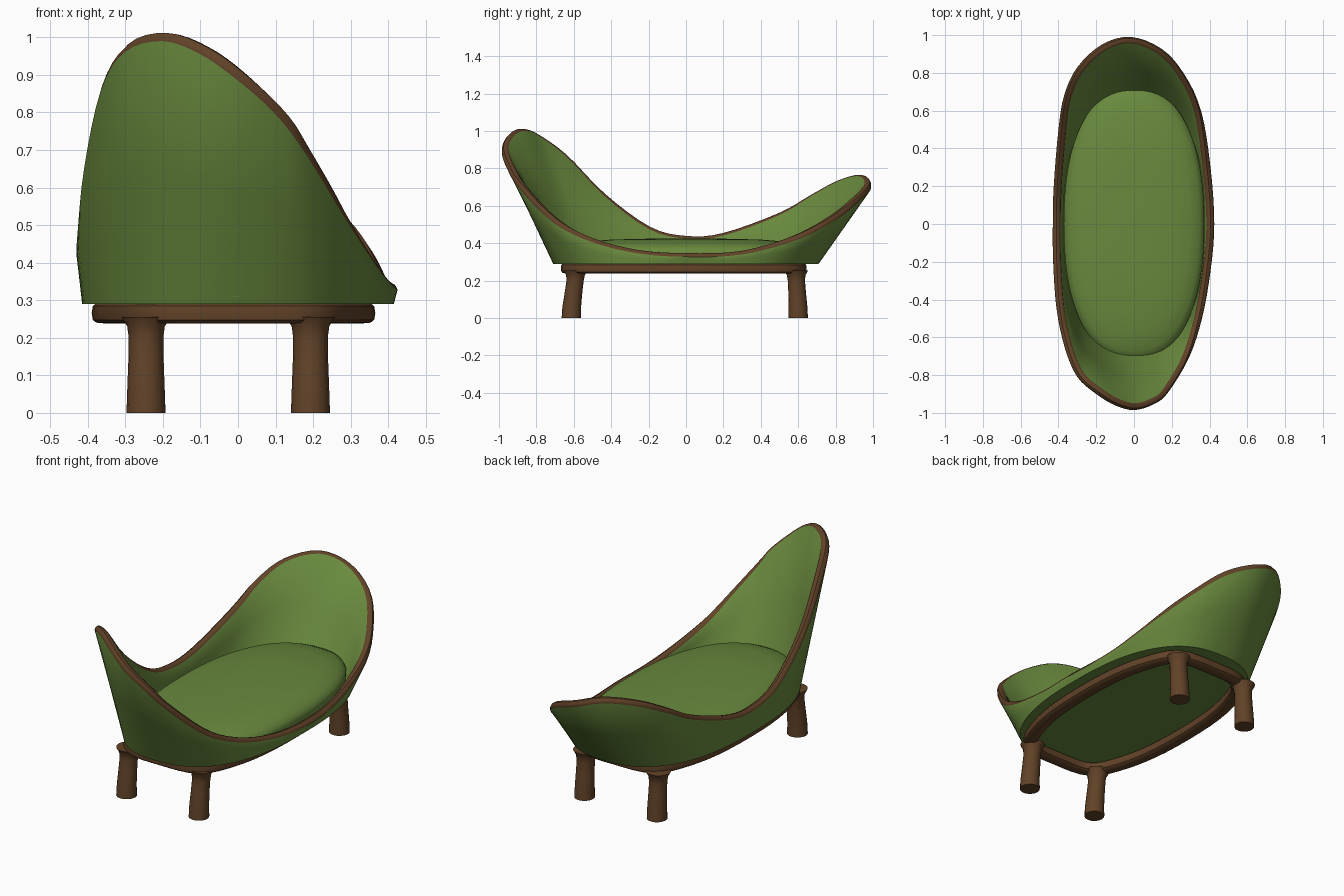
import bpy, bmesh, math
from mathutils import Vector

if "Cube" in bpy.data.objects:
    bpy.data.objects.remove(bpy.data.objects["Cube"])


def material(name, rgb):
    m = bpy.data.materials.new(name)
    m.diffuse_color = (*rgb, 1)
    m.use_nodes = True
    m.node_tree.nodes["Principled BSDF"].inputs["Base Color"].default_value = m.diffuse_color
    return m


GREEN = material("moss green", (0.14, 0.25, 0.047))
BROWN = material("wood brown", (0.12, 0.055, 0.021))


def smooth_loop(pts, n):
    """Closed Catmull-Rom curve with n samples per span."""
    pts = [Vector(p) for p in pts]
    out = []
    for i in range(len(pts)):
        a, b, c, d = (pts[(i + k) % len(pts)] for k in (-1, 0, 1, 2))
        for j in range(n):
            t = j / n
            out.append(0.5 * (2 * b + (c - a) * t + (2 * a - 5 * b + 4 * c - d) * t * t
                              + (3 * b - a - 3 * c + d) * t ** 3))
    return out


def superellipse(t, a, b, e=0.8):
    c, s = math.cos(t), math.sin(t)
    return (math.copysign(abs(c) ** e, c) * a, math.copysign(abs(s) ** e, s) * b)


def loft(name, rings, mats, wrap=False, caps=(False, False), mat_rule=None):
    """Skin a list of closed rings; wrap joins the last ring to the first."""
    bm = bmesh.new()
    vs = [[bm.verts.new(p) for p in r] for r in rings]
    n = len(rings[0])
    for i in range(len(rings) if wrap else len(rings) - 1):
        a, b = vs[i], vs[(i + 1) % len(vs)]
        for j in range(n):
            k = (j + 1) % n
            f = bm.faces.new((a[j], a[k], b[k], b[j]))
            if mat_rule:
                f.material_index = mat_rule(i)
    if caps[0]:
        bm.faces.new(vs[0][::-1])
    if caps[1]:
        bm.faces.new(vs[-1])
    bmesh.ops.recalc_face_normals(bm, faces=bm.faces)
    me = bpy.data.meshes.new(name)
    bm.to_mesh(me)
    bm.free()
    for m in mats:
        me.materials.append(m)
    ob = bpy.data.objects.new(name, me)
    bpy.context.collection.objects.link(ob)
    bpy.ops.object.select_all(action='DESELECT')
    ob.select_set(True)
    bpy.context.view_layer.objects.active = ob
    bpy.ops.object.shade_smooth_by_angle(angle=math.radians(40))
    return ob


# Shell: sweeping wall from an oval base up to a rim of varying height
rim = smooth_loop([
    (0, -.985, .885), (.1, -.955, .795), (.18, -.89, .69), (.29, -.71, .51),
    (.36, -.5, .405), (.405, -.25, .345), (.425, 0, .328), (.405, .3, .34),
    (.355, .6, .42), (.26, .8, .525), (.14, .93, .625), (-.02, .99, .695),
    (-.17, .95, .74), (-.3, .83, .71), (-.37, .68, .635), (-.4, .5, .54),
    (-.425, .2, .435), (-.43, 0, .42), (-.428, -.2, .47), (-.41, -.45, .65),
    (-.365, -.66, .86), (-.3, -.81, .962), (-.2, -.9, .99), (-.1, -.96, .955)], 4)
N = len(rim)
T = 0.042
levels = [[] for _ in range(9)]
for i, r in enumerate(rim):
    bx, by = superellipse(math.atan2(r.y, r.x / 0.43), 0.415, 0.71)
    base = Vector((bx, by, 0.29))
    tangent = (rim[(i + 1) % N] - rim[i - 1]).normalized()
    up = r - base
    up = Vector((up.x, up.y, max(up.z, 0.08))).normalized()
    inward = up.cross(tangent) * -1
    if inward.x * r.x + inward.y * r.y > 0:
        inward = -inward
    inward.normalize()
    crest = inward.cross(tangent)
    if crest.z < 0:
        crest = -crest
    foot = Vector((bx * 0.9, by * 0.94, 0.31))
    inner = r + inward * T
    section = [base, base.lerp(r, 0.5), r,
               r + inward * T * .2 + crest * .012, r + inward * T * .5 + crest * .017,
               r + inward * T * .8 + crest * .012, inner, inner.lerp(foot, 0.5), foot]
    for lv, p in zip(levels, section):
        lv.append(p)
loft("shell", levels, [GREEN, BROWN], caps=(True, True),
     mat_rule=lambda i: 1 if 2 <= i <= 5 else 0)

# Seat cushion: low oval dome
profile = [(1.0, .31), (1.0, .35), (.985, .366), (.93, .385), (.8, .405), (.55, .42), (.25, .425)]
rings = []
for s, z in profile:
    ring = [superellipse(2 * math.pi * k / 64, 0.372 * s, 0.72 * s, 0.87) for k in range(64)]
    rings.append([(x, y, z) for x, y in ring])
loft("seat_cushion", rings, [GREEN], caps=(True, True))

# Base ring: rounded rectangular section following the oval
quarter = [(.2, -.595), (.29, -.43), (.335, -.18)]
half = [(0, -.62)] + quarter + [(x, -y) for x, y in quarter[::-1]] + [(0, .62)]
path = smooth_loop([(x - .012, y - .012, 0.266) for x, y in
                    half + [(-x, y) for x, y in half[-2:0:-1]]], 4)
rings = []
for i, p in enumerate(path):
    t = path[(i + 1) % len(path)] - path[i - 1]
    n = Vector((t.y, -t.x, 0)).normalized()
    ring = []
    for k in range(12):
        u, v = superellipse(2 * math.pi * k / 12, .037, .028, 0.6)
        ring.append(p + n * u + Vector((0, 0, v)))
    rings.append(ring)
loft("base_ring", rings, [BROWN], wrap=True)

# Four slightly bowed legs, flaring into the ring at the top
leg_profile = [(0, .052, 0), (.06, .05, .002), (.14, .047, .012), (.2, .046, .02),
               (.23, .05, .022), (.255, .064, .022)]
for side, x in (("left", -.245), ("right", .193)):
    for end, y, lean in (("front", -.613, 1), ("back", .6, -.5)):
        rings = [[(x + r * math.cos(a * math.pi / 8), y + lean * dy + r * math.sin(a * math.pi / 8), z)
                  for a in range(16)] for z, r, dy in leg_profile]
        loft(f"{end}_{side}_leg", rings, [BROWN], caps=(True, True))
